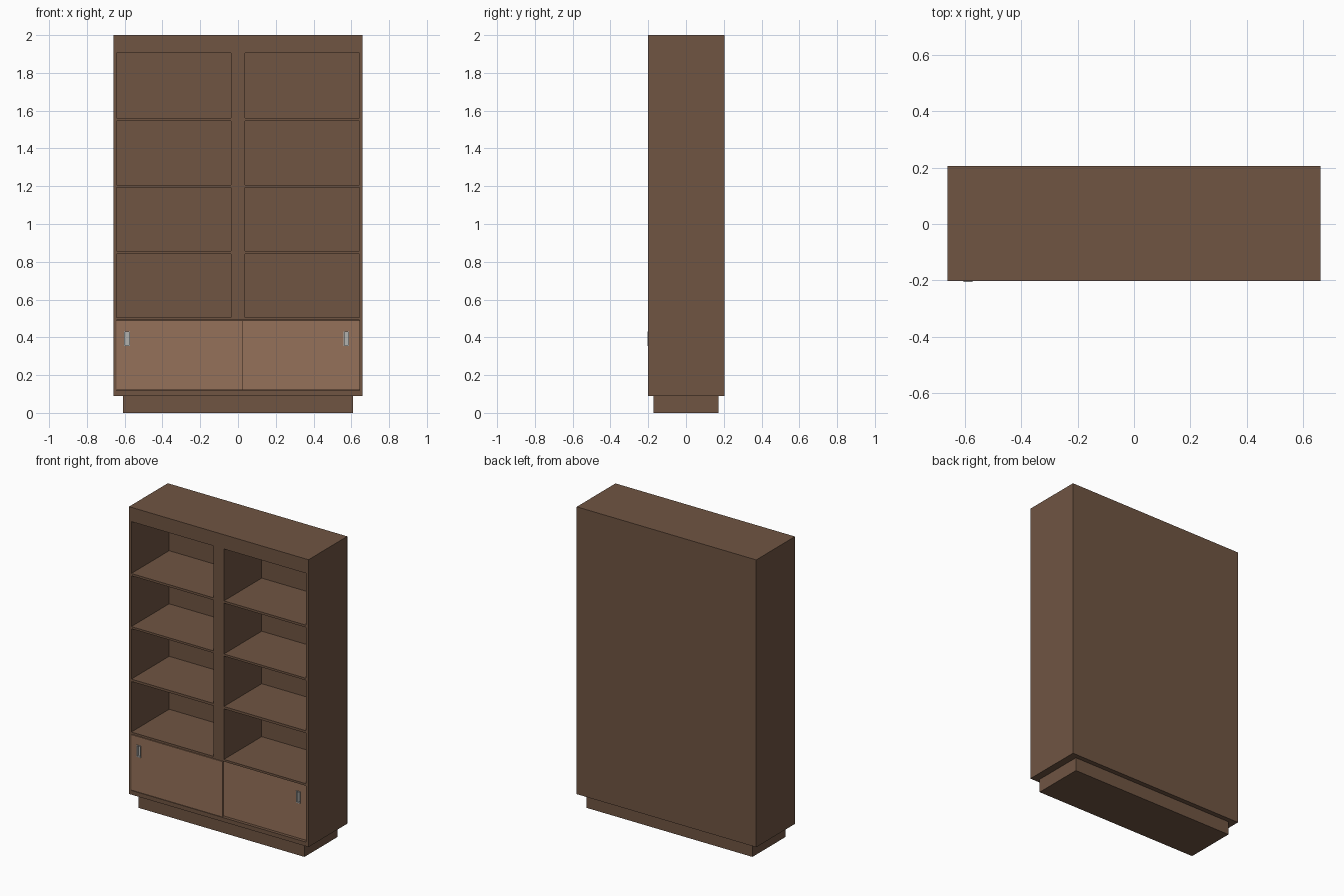
import bpy, bmesh
from mathutils import Matrix

if "Cube" in bpy.data.objects:
    bpy.data.objects.remove(bpy.data.objects["Cube"])


def material(name, rgb):
    m = bpy.data.materials.new(name)
    m.diffuse_color = (*rgb, 1)
    m.use_nodes = True
    m.node_tree.nodes["Principled BSDF"].inputs["Base Color"].default_value = m.diffuse_color
    return m


DARK = material("dark_wood", (0.16, 0.09, 0.055))
LIGHT = material("door_wood", (0.30, 0.165, 0.10))
METAL = material("brushed_metal", (0.45, 0.45, 0.43))


def add_box(bm, x0, x1, y0, y1, z0, z1):
    centre = Matrix.Translation(((x0 + x1) / 2, (y0 + y1) / 2, (z0 + z1) / 2))
    bmesh.ops.create_cube(bm, size=1, matrix=centre @ Matrix.Diagonal((x1 - x0, y1 - y0, z1 - z0, 1)))


def finish(bm, name, mat=None):
    mesh = bpy.data.meshes.new(name)
    bm.to_mesh(mesh)
    bm.free()
    ob = bpy.data.objects.new(name, mesh)
    bpy.context.collection.objects.link(ob)
    if mat:
        mesh.materials.append(mat)
    return ob


def box(name, mat, *bounds):
    bm = bmesh.new()
    add_box(bm, *bounds)
    return finish(bm, name, mat)


def cut(target, boxes):
    """Carve boxes out of target and discard the helper."""
    bm = bmesh.new()
    for b in boxes:
        add_box(bm, *b)
    helper = finish(bm, "cutter")
    helper.hide_render = True
    mod = target.modifiers.new("openings", 'BOOLEAN')
    mod.object = helper
    mod.solver = 'EXACT'
    bpy.context.view_layer.objects.active = target
    bpy.ops.object.modifier_apply(modifier=mod.name)
    bpy.data.objects.remove(helper)


FRONT, BACK = -0.202, 0.201
INNER, POST = 0.643, 0.038
SHELF_TOPS = (0.506, 0.858, 1.207, 1.56)
SHELF_UNDERS = (0.842, 1.193, 1.545, 1.905)

# Carcass: open shelf bays either side of a wide post, door cavity below
carcass = box("carcass", DARK, -0.66, 0.66, FRONT, BACK, 0.09, 2.0)
openings = [(-INNER, INNER, FRONT - 0.1, 0.195, 0.118, 0.492)]
for z0, z1 in zip(SHELF_TOPS, SHELF_UNDERS):
    for x0, x1 in ((-INNER, -POST), (POST, INNER)):
        openings.append((x0, x1, FRONT - 0.1, 0.195, z0, z1))
cut(carcass, openings)

# Back panel and recessed plinth
box("back_panel", DARK, -0.66, 0.66, BACK, 0.205, 0.09, 2.0)
box("plinth", DARK, -0.61, 0.61, -0.173, 0.173, 0, 0.09)


# Overlapping sliding doors, each with a sunken metal pull
def sliding_door(side, x0, x1, front, handle_x):
    door = box(side + "_door", LIGHT, x0, x1, front, front + 0.015, 0.12, 0.488)
    hx0, hx1, hz0, hz1 = handle_x - 0.0155, handle_x + 0.0155, 0.353, 0.432
    rim = 0.005
    cut(door, [(hx0 + 0.001, hx1 - 0.001, front - 0.05, front + 0.012, hz0 + 0.001, hz1 - 0.001)])
    pull = box(side + "_pull", METAL, hx0, hx1, front - 0.004, front + 0.0118, hz0, hz1)
    cut(pull, [(hx0 + rim, hx1 - rim, front - 0.05, front + 0.009, hz0 + rim, hz1 - rim)])


sliding_door("left", -INNER, 0.025, -0.201, -0.588)
sliding_door("right", -0.025, INNER, -0.184, 0.573)
